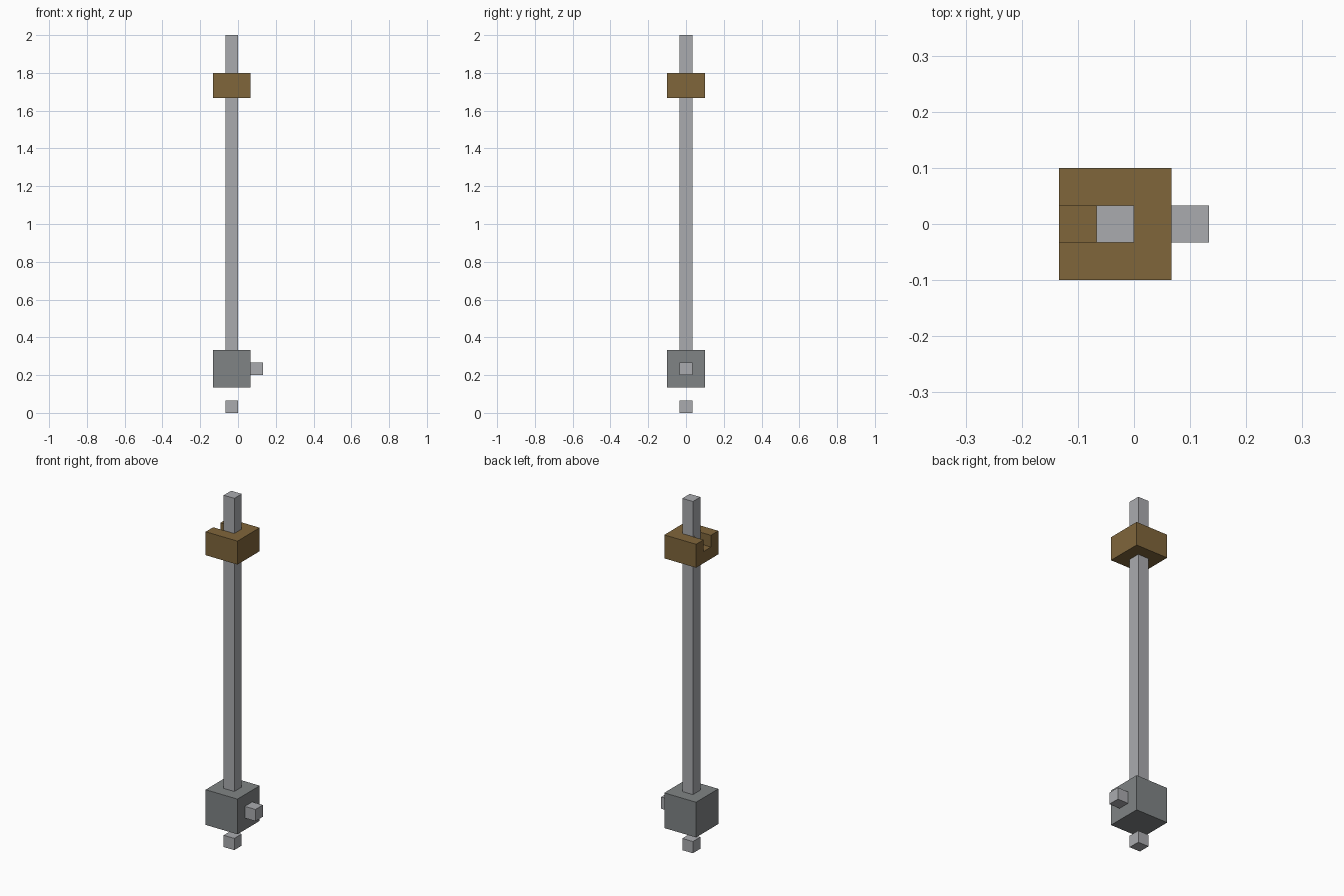
import bpy
import bmesh

cube = bpy.data.objects.get("Cube")
if cube:
    bpy.data.objects.remove(cube, do_unlink=True)

U = 1 / 15      # grid unit: the model is 30 units tall
AXIS = -U / 2   # x of the shaft axis


def material(name, rgb):
    m = bpy.data.materials.new(name)
    m.use_nodes = True
    m.diffuse_color = (*rgb, 1)
    m.node_tree.nodes["Principled BSDF"].inputs["Base Color"].default_value = (*rgb, 1)
    return m


light_metal = material("light metal", (0.402, 0.407, 0.429))
dark_metal = material("dark metal", (0.216, 0.231, 0.235))
wood = material("brown wood", (0.216, 0.133, 0.044))


def finish(name, bm, mat):
    bmesh.ops.recalc_face_normals(bm, faces=bm.faces)
    mesh = bpy.data.meshes.new(name)
    bm.to_mesh(mesh)
    bm.free()
    mesh.materials.append(mat)
    obj = bpy.data.objects.new(name, mesh)
    bpy.context.collection.objects.link(obj)
    return obj


def box(name, mat, size, x, z):
    """Box of size (in units) centred at x units from the shaft, base at z units."""
    bm = bmesh.new()
    bmesh.ops.create_cube(bm, size=1)
    for v in bm.verts:
        v.co.x = AXIS + (x + v.co.x * size[0]) * U
        v.co.y = v.co.y * size[1] * U
        v.co.z = (z + (v.co.z + 0.5) * size[2]) * U
    return finish(name, bm, mat)


# Shaft, foot and the weighted block with its side peg
box("shaft", light_metal, (1, 1, 25), 0, 5)
box("foot", light_metal, (1, 1, 1), 0, 0)
box("base_block", dark_metal, (3, 3, 3), 0, 2)
box("side_peg", light_metal, (1, 1, 1), 2, 3)

# Collar: solid lower half, upper half a U open towards -x
bm = bmesh.new()
outline = [(-1.5, -1.5), (1.5, -1.5), (1.5, 1.5), (-1.5, 1.5),
           (-1.5, 0.5), (-0.5, 0.5), (-0.5, -0.5), (-1.5, -0.5)]
ring = [bm.verts.new((AXIS + x * U, y * U, 26 * U)) for x, y in outline]
upper = bm.faces.new(ring)
floor = bm.faces.new([ring[i] for i in (4, 7, 6, 5)])
raised = bmesh.ops.extrude_face_region(bm, geom=[upper], use_keep_orig=False)
bmesh.ops.translate(bm, vec=(0, 0, U),
                    verts=[e for e in raised["geom"] if isinstance(e, bmesh.types.BMVert)])
if upper.is_valid:
    bm.faces.remove(upper)
low = [bm.verts.new((AXIS + x * U, y * U, 25 * U)) for x, y in outline[:4]]
bm.faces.new(low[::-1])
for i in range(3):
    bm.faces.new((low[i], low[i + 1], ring[i + 1], ring[i]))
bm.faces.new((low[3], low[0], ring[0], ring[7], ring[4], ring[3]))
finish("collar", bm, wood)
